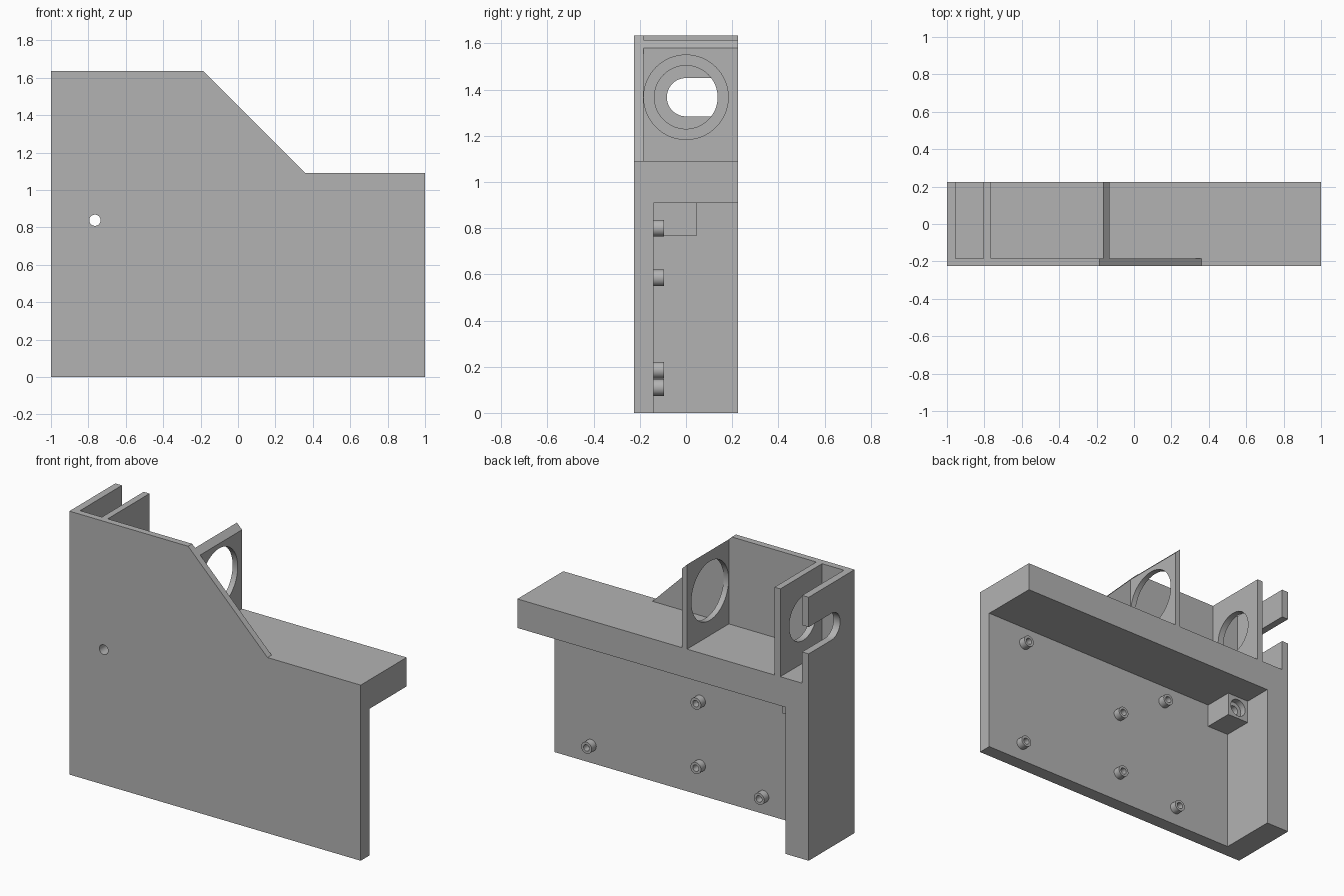
import bpy
import math
from mathutils import Matrix

cube = bpy.data.objects.get("Cube")
if cube:
    bpy.data.objects.remove(cube, do_unlink=True)

grey = bpy.data.materials.new("plain grey")
grey.use_nodes = True
colour = (0.45, 0.45, 0.45, 1)
grey.diffuse_color = colour
grey.node_tree.nodes["Principled BSDF"].inputs["Base Color"].default_value = colour

BACK, FRONT, SHELF_TOP, SHELF_BOTTOM, TOP = 0.225, -0.225, 1.09, 0.91, 1.635
OUT = 0.3  # overshoot for cutters


def prism(name, points, start, end, axis="y"):
    """Extrude an outline: (x, z) along y, or (y, z) along x."""
    n = len(points)
    place = (lambda p, d: (p[0], d, p[1])) if axis == "y" else (lambda p, d: (d, p[0], p[1]))
    verts = [place(p, d) for d in (start, end) for p in points]
    faces = [list(range(n)), list(range(2 * n - 1, n - 1, -1))]
    faces += [[i, i + n, (i + 1) % n + n, (i + 1) % n] for i in range(n)]
    mesh = bpy.data.meshes.new(name)
    mesh.from_pydata(verts, [], faces)
    if axis == "x":
        mesh.flip_normals()
    mesh.update()
    obj = bpy.data.objects.new(name, mesh)
    bpy.context.collection.objects.link(obj)
    return obj


def box(name, x, y, z):
    outline = [(x[0], z[0]), (x[1], z[0]), (x[1], z[1]), (x[0], z[1])]
    return prism(name, outline, y[0], y[1])


def disc(name, a, z, radius, start, end, axis="y", sides=48):
    ring = [(a + radius * math.cos(math.tau * i / sides),
             z + radius * math.sin(math.tau * i / sides)) for i in range(sides)]
    return prism(name, ring, start, end, axis)


def fix_normals(obj):
    import bmesh
    bm = bmesh.new()
    bm.from_mesh(obj.data)
    bmesh.ops.recalc_face_normals(bm, faces=bm.faces)
    bm.to_mesh(obj.data)
    bm.free()


def combine(target, tool, operation):
    fix_normals(tool)
    mod = target.modifiers.new(tool.name, "BOOLEAN")
    mod.operation, mod.solver, mod.object = operation, "EXACT", tool
    bpy.ops.object.select_all(action="DESELECT")
    bpy.context.view_layer.objects.active = target
    target.select_set(True)
    bpy.ops.object.modifier_apply(modifier=mod.name)
    bpy.data.objects.remove(tool, do_unlink=True)


# Solid body with the sloped shoulder
body = prism("mounting_bracket",
             [(-1, 0), (1, 0), (1, SHELF_TOP), (0.36, SHELF_TOP), (-0.185, TOP), (-1, TOP)],
             FRONT, BACK)
fix_normals(body)


def cut(tool):
    combine(body, tool, "DIFFERENCE")


def add(tool):
    combine(body, tool, "UNION")


# Board recess below the shelf, open to the back, the bottom and one end
cut(box("board_recess", (-0.84, 1 + OUT), (-0.14, OUT), (-OUT, SHELF_BOTTOM)))

# Bays above the shelf, leaving the end wall and two upright fins
for x in ((-0.955, -0.805), (-0.765, -0.165), (-0.13, 1 + OUT)):
    cut(box("upper_bay", x, (-0.185, OUT), (SHELF_TOP, 2)))

# Round openings in the fins
cut(disc("large_opening", 0, 1.367, 0.183, -0.3, 0, "x", 64))
cut(disc("small_opening", 0, 1.367, 0.137, -0.88, -0.7, "x", 64))

# Round-ended slot in the end wall, open to the back
arc = [math.pi * (0.5 + i / 24) for i in range(25)]
slot = [(0.083 * math.cos(a), 1.367 + 0.083 * math.sin(a)) for a in arc]
cut(prism("end_slot", slot + [(OUT, 1.284), (OUT, 1.45)], -1.1, -0.88, "x"))

# Corner block with a stepped hole that runs through the front
add(box("corner_block", (-0.87, -0.69), (-0.16, 0.045), (0.765, 0.94)))
cut(disc("screw_hole", -0.765, 0.838, 0.03, -OUT, OUT))
cut(disc("screw_recess", -0.765, 0.838, 0.055, 0.005, 0.1))

# Hollow standoffs for the board
for x, z in ((0.73, 0.8), (-0.345, 0.8), (0.0, 0.585),
             (0.75, 0.11), (0.0, 0.185), (-0.435, 0.11)):
    add(disc("standoff", x, z, 0.036, -0.16, -0.095, sides=32))
    cut(disc("standoff_hole", x, z, 0.02, -0.14 + 0.002, 0, sides=32))

body.data.materials.clear()
body.data.materials.append(grey)
for face in body.data.polygons:
    face.material_index = 0
bpy.ops.object.select_all(action="DESELECT")
body.select_set(True)
bpy.context.view_layer.objects.active = body
bpy.ops.object.shade_smooth_by_angle(angle=math.radians(30))
